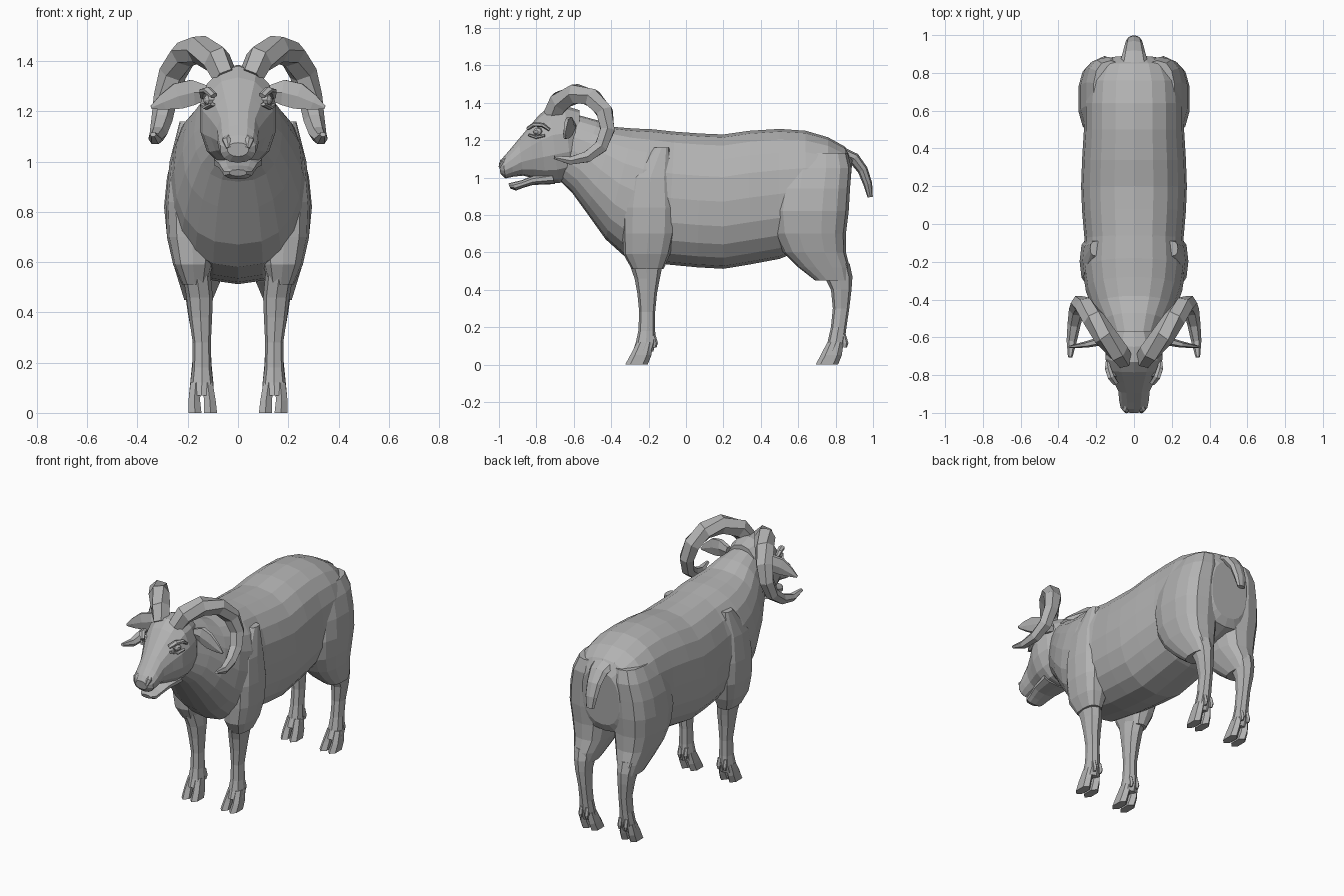
import bpy, bmesh, math
from mathutils import Vector as V

mat = bpy.data.materials.new("wool grey")
mat.diffuse_color = (0.45, 0.45, 0.45, 1)


def ring(c, u, v, n, p=2.0, off=0.0):
    """Superellipse section around c with half-axes u and v."""
    pts = []
    for i in range(n):
        a = 2 * math.pi * (i + off) / n
        s, k = math.sin(a), math.cos(a)
        pts.append(c + u * math.copysign(abs(s) ** (2 / p), s)
                   + v * math.copysign(abs(k) ** (2 / p), k))
    return pts


def loft(name, rings, mirror=False):
    bm = bmesh.new()
    rows = [[bm.verts.new(p) for p in r] for r in rings]
    n = len(rows[0])
    for a, b in zip(rows, rows[1:]):
        for i in range(n):
            j = (i + 1) % n
            bm.faces.new((a[i], a[j], b[j], b[i]))
    bm.faces.new(rows[0])
    bm.faces.new(rows[-1])
    bmesh.ops.recalc_face_normals(bm, faces=bm.faces[:])
    me = bpy.data.meshes.new(name)
    bm.to_mesh(me)
    bm.free()
    me.materials.append(mat)
    ob = bpy.data.objects.new(name, me)
    bpy.context.collection.objects.link(ob)
    if mirror:
        ob.modifiers.new("Mirror", 'MIRROR')
    return ob


def trunk(name, secs, n, p):
    """Sections given as top y, z, bottom y, z, half width."""
    rings = []
    for ty, tz, by, bz, w in secs:
        t, b = V((0, ty, tz)), V((0, by, bz))
        rings.append(ring((t + b) / 2, V((w, 0, 0)), (t - b) / 2, n, p))
    return loft(name, rings)


def pillar(name, secs, n=8, p=2.4, off=0.0):
    """Sections given as z, x range, y range; mirrored to both sides."""
    rings = [ring(V(((x0 + x1) / 2, (y0 + y1) / 2, z)), V(((x1 - x0) / 2, 0, 0)),
                  V((0, (y1 - y0) / 2, 0)), n, p, off) for z, x0, x1, y0, y1 in secs]
    return loft(name, rings, True)


def sweep(name, path, n, ref, mirror=True, off=0.0):
    """Path points x, y, z with half sizes along ref and across it."""
    pts = [V(q[:3]) for q in path]
    rings = []
    for i, q in enumerate(path):
        t = (pts[min(i + 1, len(pts) - 1)] - pts[max(i - 1, 0)]).normalized()
        u = (ref - t * t.dot(ref)).normalized()
        rings.append(ring(pts[i], u * q[3], t.cross(u) * q[4], n, 2, off))
    return loft(name, rings, mirror)


X, Y, Z = V((1, 0, 0)), V((0, 1, 0)), V((0, 0, 1))

# Body with neck and rump
trunk("body", [
    (-.60, 1.34, -.67, .98, .12), (-.47, 1.305, -.61, .92, .175),
    (-.38, 1.27, -.53, .81, .22), (-.28, 1.262, -.43, .67, .255),
    (-.18, 1.258, -.33, .58, .27), (-.06, 1.245, -.10, .535, .262),
    (.08, 1.235, .06, .52, .275), (.20, 1.23, .20, .512, .28),
    (.34, 1.25, .34, .535, .275), (.50, 1.26, .50, .565, .265),
    (.64, 1.25, .64, .62, .265), (.76, 1.215, .76, .66, .255),
    (.85, 1.165, .835, .69, .21), (.89, 1.10, .86, .74, .13)], 20, 2.35)

# Shoulders and haunches
pillar("shoulder", [
    (1.16, .16, .232, -.17, -.09), (1.0, .10, .272, -.31, -.07),
    (.84, .08, .288, -.34, -.055), (.70, .08, .283, -.34, -.06),
    (.59, .10, .258, -.335, -.085), (.51, .12, .222, -.29, -.12)], 12, 2.8)
pillar("haunch", [
    (1.13, .03, .215, .52, .865), (1.05, .02, .255, .49, .885),
    (.94, .012, .285, .47, .877), (.82, .01, .297, .455, .87),
    (.70, .015, .285, .47, .855), (.60, .035, .262, .52, .855),
    (.52, .07, .237, .60, .875), (.45, .10, .215, .69, .875)], 14, 2.6)

# Legs
pillar("front_leg", [
    (.56, .11, .222, -.31, -.12), (.46, .10, .205, -.275, -.14),
    (.38, .103, .195, -.26, -.155), (.28, .108, .18, -.25, -.165),
    (.18, .106, .182, -.255, -.165), (.12, .098, .19, -.268, -.16),
    (.07, .095, .195, -.285, -.175)])
pillar("hind_leg", [
    (.54, .09, .225, .70, .875), (.47, .10, .21, .74, .89),
    (.40, .105, .20, .775, .885), (.30, .108, .182, .785, .873),
    (.20, .106, .182, .775, .858), (.12, .098, .19, .757, .848),
    (.07, .095, .195, .735, .83)])

# Cloven hooves and dewclaws
for leg, y in (("front", 0), ("hind", 1.018)):
    for side, a in (("inner", 0), ("outer", .062)):
        pillar(f"{leg}_{side}_hoof", [
            (.12, .098 + a * .75, .145 + a * .75, y - .262, y - .175),
            (.05, .086 + a, .138 + a, y - .298, y - .185),
            (0, .080 + a, .138 + a, y - .325, y - .205)], 6, 2.4)
        pillar(f"{leg}_{side}_dewclaw", [
            (.16, .108 + a * .7, .13 + a * .7, y - .19, y - .163),
            (.115, .106 + a * .7, .132 + a * .7, y - .182, y - .15),
            (.09, .112 + a * .7, .126 + a * .7, y - .178, y - .158)], 5)

# Head and lower jaw
trunk("head", [
    (-.57, 1.36, -.56, 1.05, .11), (-.65, 1.385, -.61, .99, .145),
    (-.73, 1.38, -.68, .97, .155), (-.785, 1.335, -.75, .975, .142),
    (-.84, 1.27, -.81, .995, .112), (-.895, 1.205, -.87, 1.01, .085),
    (-.945, 1.145, -.92, 1.005, .08), (-.98, 1.105, -.965, .995, .072),
    (-1.0, 1.075, -.992, 1.02, .042)], 14, 2.2)
trunk("lower_jaw", [
    (-.72, 1.03, -.70, .965, .10), (-.82, 1.01, -.82, .96, .08),
    (-.88, .985, -.87, .945, .066), (-.925, .975, -.91, .93, .058),
    (-.95, .968, -.94, .942, .035)], 10, 2.3)

# Nostril wings, eyes, lids and brows
sweep("nostril", [(.035, -.955, 1.105, .012, .01), (.045, -.98, 1.085, .02, .016),
                  (.038, -.995, 1.055, .01, .008)], 6, X)
sweep("eyeball", [(.10, -.785, 1.245, .028, .024), (.125, -.795, 1.245, .024, .02),
                  (.134, -.80, 1.245, .01, .009)], 8, Y)
sweep("brow", [(.095, -.845, 1.262, .016, .010), (.122, -.81, 1.285, .02, .013),
               (.138, -.765, 1.28, .018, .012), (.142, -.73, 1.255, .01, .008)], 6, X)
sweep("lower_lid", [(.10, -.84, 1.228, .012, .007), (.126, -.80, 1.215, .016, .009),
                    (.142, -.755, 1.225, .01, .007)], 6, X)

# Curled horns
sweep("horn", [
    (.05, -.715, 1.335, .05, .055), (.085, -.675, 1.405, .06, .062),
    (.155, -.59, 1.448, .062, .058), (.215, -.50, 1.425, .06, .054),
    (.26, -.435, 1.35, .056, .05), (.288, -.42, 1.255, .048, .044),
    (.303, -.455, 1.165, .042, .04), (.317, -.53, 1.11, .035, .034),
    (.33, -.62, 1.09, .027, .024), (.338, -.705, 1.108, .012, .01)], 6, X, off=.5)

# Ears
sweep("ear", [
    (.12, -.61, 1.275, .03, .025), (.18, -.62, 1.275, .058, .024),
    (.24, -.635, 1.26, .06, .018), (.30, -.645, 1.235, .035, .012),
    (.345, -.65, 1.215, .008, .005)], 6, Z)

# Tail
sweep("tail", [
    (0, .83, 1.13, .08, .035), (0, .90, 1.10, .062, .032),
    (0, .945, 1.04, .05, .028), (0, .972, .965, .042, .024),
    (0, .985, .895, .028, .014)], 8, X, mirror=False)
